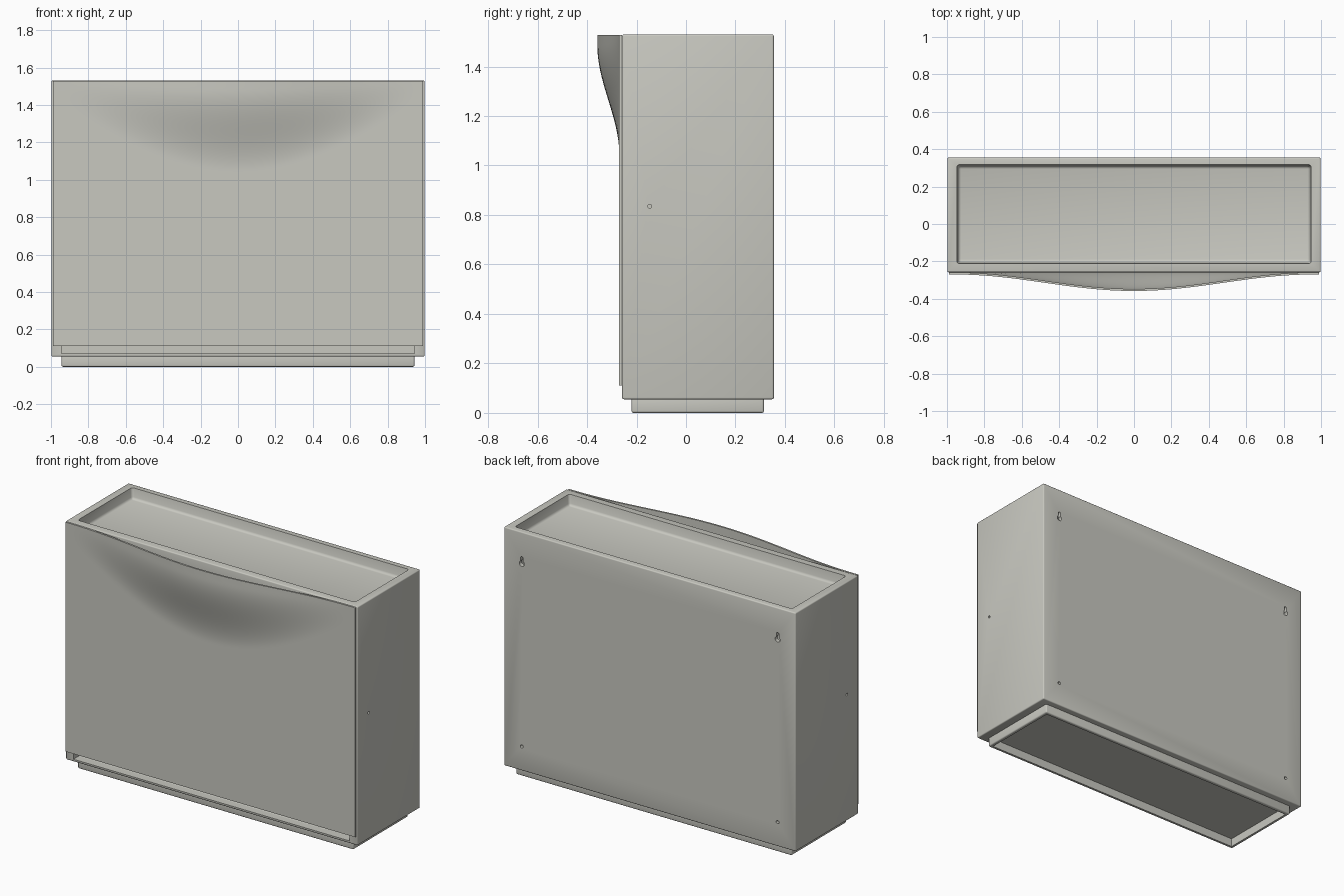
import bpy, bmesh, math

if "Cube" in bpy.data.objects:
    bpy.data.objects.remove(bpy.data.objects["Cube"])

mat = bpy.data.materials.new("warm_light_grey")
mat.diffuse_color = (0.58, 0.58, 0.53, 1)
mat.use_nodes = True
mat.node_tree.nodes["Principled BSDF"].inputs["Base Color"].default_value = mat.diffuse_color


def make_object(name, bm):
    bmesh.ops.recalc_face_normals(bm, faces=bm.faces)
    me = bpy.data.meshes.new(name)
    bm.to_mesh(me)
    bm.free()
    ob = bpy.data.objects.new(name, me)
    bpy.context.collection.objects.link(ob)
    me.materials.append(mat)
    return ob


def box(name, lo, hi, bevel=0.0, inset_bottom=0.0):
    """Box between two corners, optionally tapered to the bottom and rounded."""
    bm = bmesh.new()
    bmesh.ops.create_cube(bm, size=1)
    for v in bm.verts:
        low = v.co.z < 0
        for i in range(3):
            sign = 1 if v.co[i] > 0 else -1
            v.co[i] = hi[i] if sign > 0 else lo[i]
            if i < 2 and low:
                v.co[i] -= sign * inset_bottom
    if bevel:
        bmesh.ops.bevel(bm, geom=bm.edges[:], offset=bevel, segments=3,
                        profile=0.5, affect='EDGES')
    return make_object(name, bm)


def prism(name, outline, axis, start, depth):
    """Extrude a 2D outline along x or y to make a hole cutter."""
    bm = bmesh.new()
    if axis == 'x':
        vs = [bm.verts.new((start, a, b)) for a, b in outline]
        step = (depth, 0, 0)
    else:
        vs = [bm.verts.new((a, start, b)) for a, b in outline]
        step = (0, depth, 0)
    face = bm.faces.new(vs)
    ext = bmesh.ops.extrude_face_region(bm, geom=[face])
    bmesh.ops.translate(bm, vec=step, verts=[
        g for g in ext['geom'] if isinstance(g, bmesh.types.BMVert)])
    return make_object(name, bm)


def arc(cx, cz, r, a0, a1, n):
    return [(cx + r * math.cos(math.radians(a0 + (a1 - a0) * i / n)),
             cz + r * math.sin(math.radians(a0 + (a1 - a0) * i / n)))
            for i in range(n + 1)]


def circle(cx, cz, r):
    return arc(cx, cz, r, 0, 337.5, 15)


def activate(ob):
    bpy.ops.object.select_all(action='DESELECT')
    ob.select_set(True)
    bpy.context.view_layer.objects.active = ob


def cut(ob, cutters):
    activate(ob)
    for c in cutters:
        m = ob.modifiers.new("cut", 'BOOLEAN')
        m.operation, m.solver, m.object = 'DIFFERENCE', 'EXACT', c
        bpy.ops.object.modifier_apply(modifier=m.name)
        bpy.data.objects.remove(c)


def smooth(ob):
    activate(ob)
    bpy.ops.object.shade_smooth_by_angle(angle=math.radians(35))


# Cabinet shell: hollow behind the door, shallow tray on top
body = box("cabinet_body", (-0.998, -0.258, 0.055), (0.998, 0.355, 1.53), 0.007)
cutters = [
    box("tray_cutter", (-0.958, -0.222, 1.465), (0.958, 0.328, 1.60), 0.014, 0.02),
    box("cavity_cutter", (-0.945, -0.40, 0.07), (0.945, 0.33, 1.44)),
]
for s in (-1, 1):
    x = s * 0.875
    # Keyhole slots above, round screw holes below, pin holes in the sides
    key = arc(x, 1.335, 0.017, 120, 420, 14) + arc(x, 1.37, 0.0085, 0, 180, 8)
    cutters.append(prism("keyhole_cutter", key, 'y', 0.30, 0.1))
    cutters.append(prism("screw_hole_cutter", circle(x, 0.205, 0.010), 'y', 0.30, 0.1))
    cutters.append(prism("pin_hole_cutter", circle(-0.147, 0.835, 0.008), 'x', s * 0.98, s * 0.1))
cut(body, cutters)
smooth(body)

# Plinth: low hollow rim under the cabinet
plinth = box("plinth", (-0.943, -0.22, 0.0), (0.943, 0.315, 0.07), 0.008)
cut(plinth, [box("plinth_cutter", (-0.923, -0.20, -0.1), (0.923, 0.295, 0.052))])
smooth(plinth)

# Door: thin sheet whose top edge swells forward into a hand grip
Z_TOP, Z_LOW, HALF = 1.528, 0.11, 0.99


def bulge(x, z):
    c = math.cos(math.pi / 2 * min(abs(x) / 0.96, 1))
    t = (Z_TOP - z) / (0.10 + 0.38 * c)
    u = min(max((t - 0.1) / 0.9, 0), 1)
    return 0.088 * c * c * (1 - u * u * (3 - 2 * u))


bm = bmesh.new()
nx, nz = 80, 40
rows = [Z_LOW, 0.5, 0.9] + [1.0 + (Z_TOP - 1.0) * j / nz for j in range(nz + 1)]
layers = []
for y in (-0.270, -0.259):
    layers.append([[bm.verts.new((xx, y - bulge(xx, z), z))
                    for xx in (HALF * (2 * i / nx - 1) for i in range(nx + 1))]
                   for z in rows])
for g in layers:
    for j in range(len(rows) - 1):
        for i in range(nx):
            bm.faces.new((g[j][i], g[j][i + 1], g[j + 1][i + 1], g[j + 1][i]))
# Close the sheet's rim
f, b = layers
for j in (0, -1):
    for i in range(nx):
        bm.faces.new((f[j][i], f[j][i + 1], b[j][i + 1], b[j][i]))
for i in (0, -1):
    for j in range(len(rows) - 1):
        bm.faces.new((f[j][i], f[j + 1][i], b[j + 1][i], b[j][i]))
smooth(make_object("door_panel", bm))
